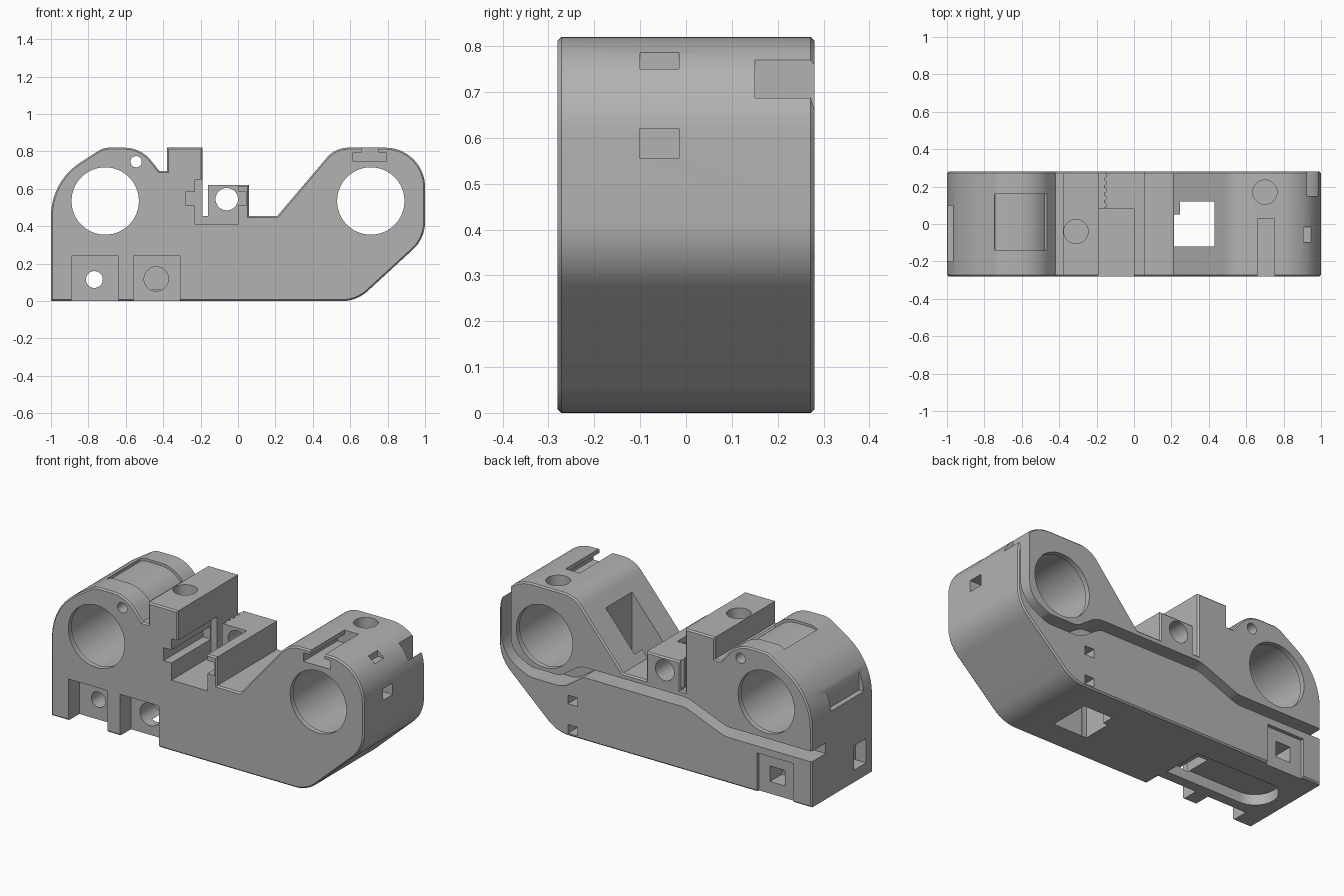
import bpy, bmesh
from math import tan, pi
from mathutils import Vector

old = bpy.data.objects.get("Cube")
if old:
    bpy.data.objects.remove(old, do_unlink=True)

grey = bpy.data.materials.new("plain grey")
grey.use_nodes = True
grey.diffuse_color = (0.45, 0.45, 0.45, 1)
grey.node_tree.nodes["Principled BSDF"].inputs["Base Color"].default_value = grey.diffuse_color
HALF = 0.28  # half of the body depth


def rounded(corners, steps=10):
    """Outline in x, z from corners that may carry a fillet radius."""
    out = []
    for i, corner in enumerate(corners):
        p = Vector(corner[:2])
        if len(corner) == 2:
            out.append(p)
            continue
        radius = corner[2]
        a = (Vector(corners[i - 1][:2]) - p).normalized()
        b = (Vector(corners[(i + 1) % len(corners)][:2]) - p).normalized()
        reach = radius * tan((pi - a.angle(b)) / 2)
        centre = p + (a + b).normalized() * (radius ** 2 + reach ** 2) ** 0.5
        start, end = p + a * reach - centre, p + b * reach - centre
        for k in range(steps + 1):
            spoke = start.lerp(end, k / steps).normalized()
            out.append(centre + spoke * radius)
    return out


def prism(name, outline, y0, y1, chamfer=0):
    """Extrude an x, z outline along y."""
    bm = bmesh.new()
    front = [bm.verts.new((p[0], y0, p[1])) for p in outline]
    back = [bm.verts.new((p[0], y1, p[1])) for p in outline]
    bm.faces.new(front)
    bm.faces.new(back[::-1])
    for i in range(len(outline)):
        bm.faces.new((front[i], front[i - 1], back[i - 1], back[i]))
    bmesh.ops.recalc_face_normals(bm, faces=bm.faces)
    if chamfer:
        rims = [e for e in bm.edges if abs(e.verts[0].co.y - e.verts[1].co.y) < 1e-5]
        bmesh.ops.bevel(bm, geom=rims, offset=chamfer, segments=1, affect="EDGES")
    mesh = bpy.data.meshes.new(name)
    bm.to_mesh(mesh)
    bm.free()
    obj = bpy.data.objects.new(name, mesh)
    bpy.context.collection.objects.link(obj)
    return obj


cutters = []


def cut_prism(name, outline, y0, y1):
    cutters.append(prism(name, outline, y0, y1))


def cut_box(name, x0, x1, y0, y1, z0, z1):
    cut_prism(name, [(x0, z0), (x1, z0), (x1, z1), (x0, z1)], y0, y1)


def cut_round(name, radius, start, end, sides=48):
    start, end = Vector(start), Vector(end)
    axis = end - start
    bpy.ops.mesh.primitive_cylinder_add(vertices=sides, radius=radius, depth=axis.length,
                                        location=(start + end) / 2,
                                        rotation=axis.to_track_quat("Z", "Y").to_euler())
    obj = bpy.context.object
    obj.name = name
    cutters.append(obj)


# Main body
outline = rounded([
    (-1, 0), (0.635, 0, 0.2), (1, 0.335, 0.2), (1, 0.82, 0.21), (0.52, 0.82, 0.15),
    (0.21, 0.455), (0.06, 0.455), (0.06, 0.62), (-0.16, 0.62), (-0.16, 0.455),
    (-0.19, 0.455), (-0.19, 0.82), (-0.38, 0.82), (-0.38, 0.695), (-0.42, 0.695),
    (-0.52, 0.82, 0.18), (-0.72, 0.82, 0.1), (-1, 0.64, 0.34)])
body = prism("carriage_body", outline, -HALF, HALF, 0.008)

# Rod bores with a wider seat between the end lips
for side in (-1, 1):
    x = side * 0.71
    cut_round("rod_bore", 0.18, (x, -0.4, 0.535), (x, 0.4, 0.535), 64)
    cut_round("bearing_seat", 0.188, (x, -0.25, 0.535), (x, 0.25, 0.535), 64)

# Small through hole and front foot pockets
cut_round("pin_hole", 0.03, (-0.545, -0.4, 0.745), (-0.545, 0.4, 0.745), 32)
for x0 in (-0.89, -0.56):
    cut_box("foot_pocket", x0, x0 + 0.25, -0.4, -0.18, -0.1, 0.24)
cut_round("foot_through_hole", 0.045, (-0.768, -0.3, 0.115), (-0.768, 0.4, 0.115), 32)
cut_round("foot_blind_hole", 0.065, (-0.437, -0.3, 0.118), (-0.437, 0.02, 0.118))

# Rear nut pocket
cut_box("rear_pocket", -0.885, -0.65, 0.26, 0.4, -0.1, 0.225)
cut_box("rear_nut_hole", -0.815, -0.72, 0.15, 0.4, 0.07, 0.16)

# Central channel, side slots and screw hole
cut_box("centre_channel", -0.23, 0, -0.4, 0.08, 0.41, 0.65)
cut_box("side_slot", -0.28, 0.045, -0.41, 0.079, 0.51, 0.585)
cut_round("channel_screw_hole", 0.06, (-0.06, 0, 0.545), (-0.06, 0.4, 0.545))
for i in range(5):
    y = 0.1 + i * 0.04
    cut_round("belt_tooth", 0.013, (-0.16, y, 0.46), (-0.16, y, 0.7), 12)

# Screw holes from the top
cut_round("tower_hole", 0.065, (-0.31, -0.04, 0.6), (-0.31, -0.04, 0.9))
cut_round("shoulder_hole", 0.065, (0.7, 0.17, 0.735), (0.7, 0.17, 0.9))

# T-shaped slot in the shoulder
cut_prism("shoulder_slot", [(0.615, 0.745), (0.79, 0.745), (0.79, 0.795), (0.75, 0.795), (0.75, 0.9),
                            (0.66, 0.9), (0.66, 0.795), (0.615, 0.795)], -0.4, 0.03)

# Vertical window with a corner step
cut_box("window", 0.245, 0.43, -0.12, 0.12, -0.1, 0.9)
cut_box("window_step", 0.215, 0.3, -0.119, 0.05, -0.11, 0.91)

# Tie openings on the outer end and on the back
for z0, z1 in ((0.555, 0.62), (0.75, 0.795)):
    cut_box("end_tie_opening", 0.905, 1.1, -0.1, -0.015, z0, z1)
for z in (0.04, 0.21):
    cut_box("back_tie_opening", 0.5, 0.56, 0.16, 0.4, z - 0.025, z + 0.025)

# Inner end pockets
cut_box("end_plate_pocket", -1.1, -0.968, -0.2, 0.1, 0.49, 0.64)
cut_box("end_slot", -1.1, -0.93, -0.22, -0.11, 0.07, 0.21)

# Shallow saddle on the hump
hub = Vector((-0.7, 0.53))
arc = [p for p in outline if -0.83 < p.x < -0.45 and p.y > 0.65]
saddle = [hub + (p - hub) * 0.95 for p in arc] + [hub + (p - hub) * 1.15 for p in reversed(arc)]
cut_prism("hump_saddle", saddle, -0.14, 0.16)

# Underside slot with one rounded end
cut_box("underside_slot", -0.8, -0.32, -0.12, 0.12, -0.1, 0.06)
cut_round("underside_slot_end", 0.12, (-0.8, 0, -0.11), (-0.8, 0, 0.0605))

# Cable groove across the back
path = rounded([(0.955, 0.95), (0.955, 0.38, 0.15), (0.8, 0.305, 0.1), (0.6, 0.305, 0.1),
                (0.47, 0.395, 0.1), (-0.2, 0.395, 0.15), (-0.45, 0.295, 0.15), (-1.1, 0.295)], 5)
left, right = [], []
for i, p in enumerate(path):
    run = (path[min(i + 1, len(path) - 1)] - path[max(i - 1, 0)]).normalized()
    normal = Vector((-run.y, run.x)) * 0.03
    left.append(p + normal)
    right.append(p - normal)
cut_prism("cable_groove", left + right[::-1], 0.15, 0.4)

# Carve the body, then drop the cutters
for cutter in cutters:
    cutter.hide_render = True
    mod = body.modifiers.new(cutter.name, "BOOLEAN")
    mod.operation = "DIFFERENCE"
    mod.solver = "EXACT"
    mod.object = cutter
bpy.context.view_layer.update()
graph = bpy.context.evaluated_depsgraph_get()
carved = bpy.data.meshes.new_from_object(body.evaluated_get(graph))
body.modifiers.clear()
body.data = carved
for cutter in cutters:
    bpy.data.objects.remove(cutter, do_unlink=True)
carved.materials.clear()
carved.materials.append(grey)

bpy.ops.object.select_all(action="DESELECT")
body.select_set(True)
bpy.context.view_layer.objects.active = body
bpy.ops.object.shade_smooth_by_angle(angle=pi / 6)
